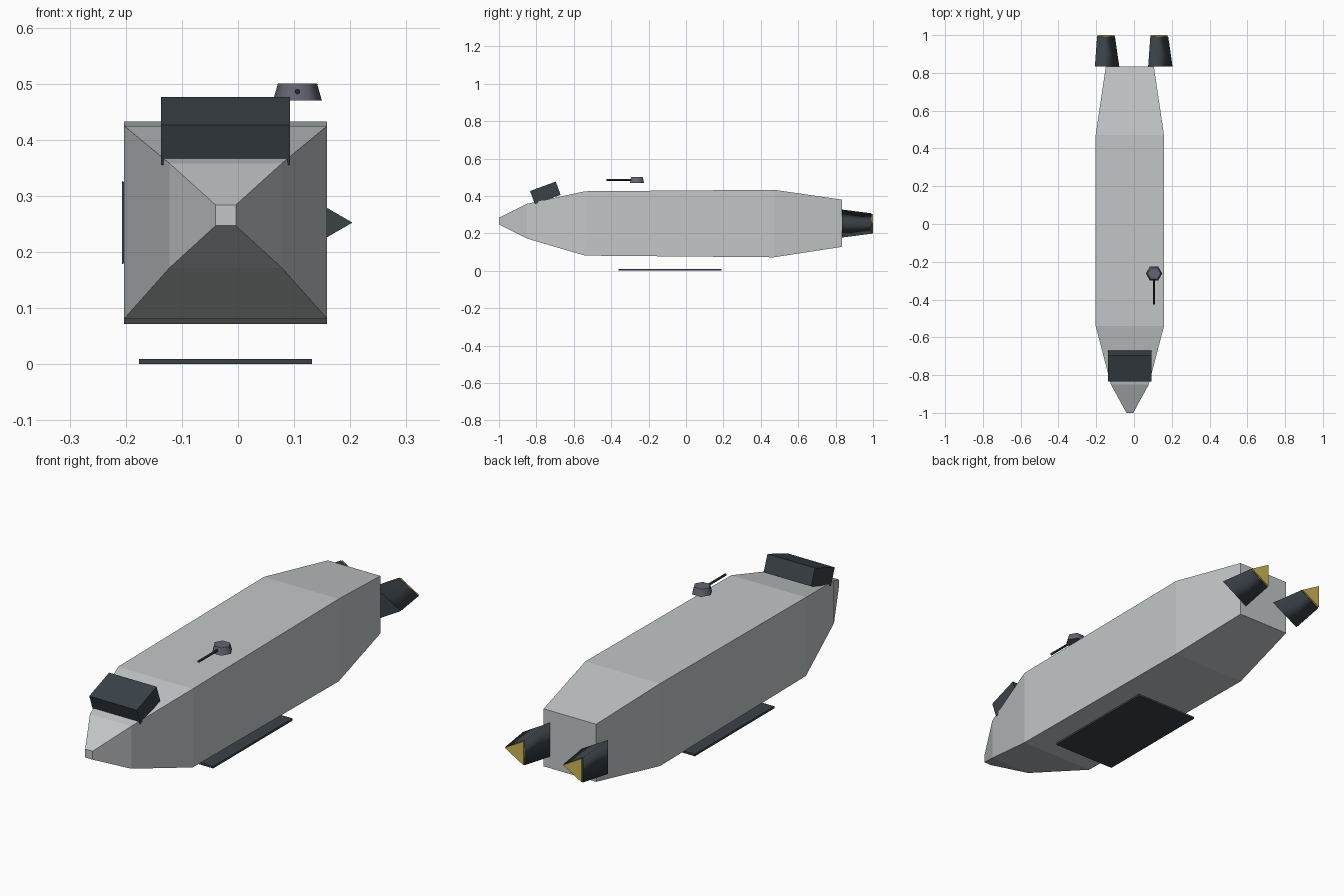
import bpy, bmesh
from math import cos, sin, tau, radians
from mathutils import Vector

cube = bpy.data.objects.get("Cube")
if cube:
    bpy.data.objects.remove(cube, do_unlink=True)

MID = -0.022  # centre line of the hull


def material(name, rgb):
    mat = bpy.data.materials.new(name)
    mat.use_nodes = True
    colour = (*rgb, 1)
    mat.diffuse_color = colour
    mat.node_tree.nodes["Principled BSDF"].inputs["Base Color"].default_value = colour
    return mat


hull_grey = material("hull grey", (0.54, 0.57, 0.58))
dark_slate = material("dark slate", (0.042, 0.054, 0.064))
turret_grey = material("turret grey", (0.12, 0.13, 0.165))
gun_black = material("gun black", (0.02, 0.022, 0.026))
glow_yellow = material("glow yellow", (0.62, 0.48, 0.09))


def finish(name, bm, mat):
    bmesh.ops.recalc_face_normals(bm, faces=bm.faces)
    mesh = bpy.data.meshes.new(name)
    bm.to_mesh(mesh)
    bm.free()
    mesh.materials.append(mat)
    obj = bpy.data.objects.new(name, mesh)
    bpy.context.collection.objects.link(obj)
    return obj


def loft(name, rings, mat, smooth=False):
    """Skin equal-length rings of points and cap both ends."""
    bm = bmesh.new()
    loops = [[bm.verts.new(p) for p in ring] for ring in rings]
    n = len(loops[0])
    for a, b in zip(loops, loops[1:]):
        for i in range(n):
            j = (i + 1) % n
            bm.faces.new((a[i], a[j], b[j], b[i])).smooth = smooth
    bm.faces.new(loops[0])
    bm.faces.new(loops[-1])
    return finish(name, bm, mat)


def ring(centre, radius, sides, v_axis):
    """Regular polygon with one corner pointing to +x."""
    u, v = Vector((1, 0, 0)), Vector(v_axis)
    return [Vector(centre) + radius * (cos(tau * i / sides) * u + sin(tau * i / sides) * v)
            for i in range(sides)]


def box(name, centre, size, mat, tilt=0):
    bm = bmesh.new()
    bmesh.ops.create_cube(bm, size=1)
    bmesh.ops.scale(bm, vec=size, verts=bm.verts)
    obj = finish(name, bm, mat)
    obj.location = centre
    obj.rotation_euler.x = tilt
    return obj


# Hull: square sections given as y, half width, bottom, top
sections = [(-1, 0.018, 0.247, 0.284), (-0.85, 0.1, 0.172, 0.358),
            (-0.54, 0.181, 0.081, 0.425), (0.47, 0.181, 0.072, 0.433),
            (0.835, 0.127, 0.128, 0.38)]
loft("hull", [[(MID - w, y, lo), (MID + w, y, lo), (MID + w, y, hi), (MID - w, y, hi)]
              for y, w, lo, hi in sections], hull_grey)

# Bridge block and belly plate
box("bridge", (MID, -0.752, 0.416), (0.23, 0.146, 0.0755), dark_slate, radians(20))
box("belly_plate", (MID, -0.085, 0.005), (0.308, 0.55, 0.009), dark_slate)

# Three-sided engines with glowing ends
UP = (0, 0, 1)
for side, x in (("right", -0.164), ("left", 0.118)):
    loft(side + "_engine", [ring((x, 0.835, 0.2525), 0.086, 3, UP),
                            ring((x, 0.993, 0.2525), 0.063, 3, UP)], dark_slate, True)
    loft(side + "_engine_glow", [ring((x, 0.99, 0.2525), 0.06, 3, UP),
                                 ring((x, 1, 0.2525), 0.06, 3, UP)], glow_yellow)

# Turret and its gun
tx, ty = 0.106, -0.262
loft("turret", [ring((tx, ty, 0.47), 0.0435, 6, (0, 1, 0)),
                ring((tx, ty, 0.5), 0.035, 6, (0, 1, 0))], turret_grey, True)
loft("turret_gun", [ring((tx, -0.425, 0.486), 0.005, 8, UP),
                    ring((tx, ty, 0.486), 0.005, 8, UP)], gun_black, True)
